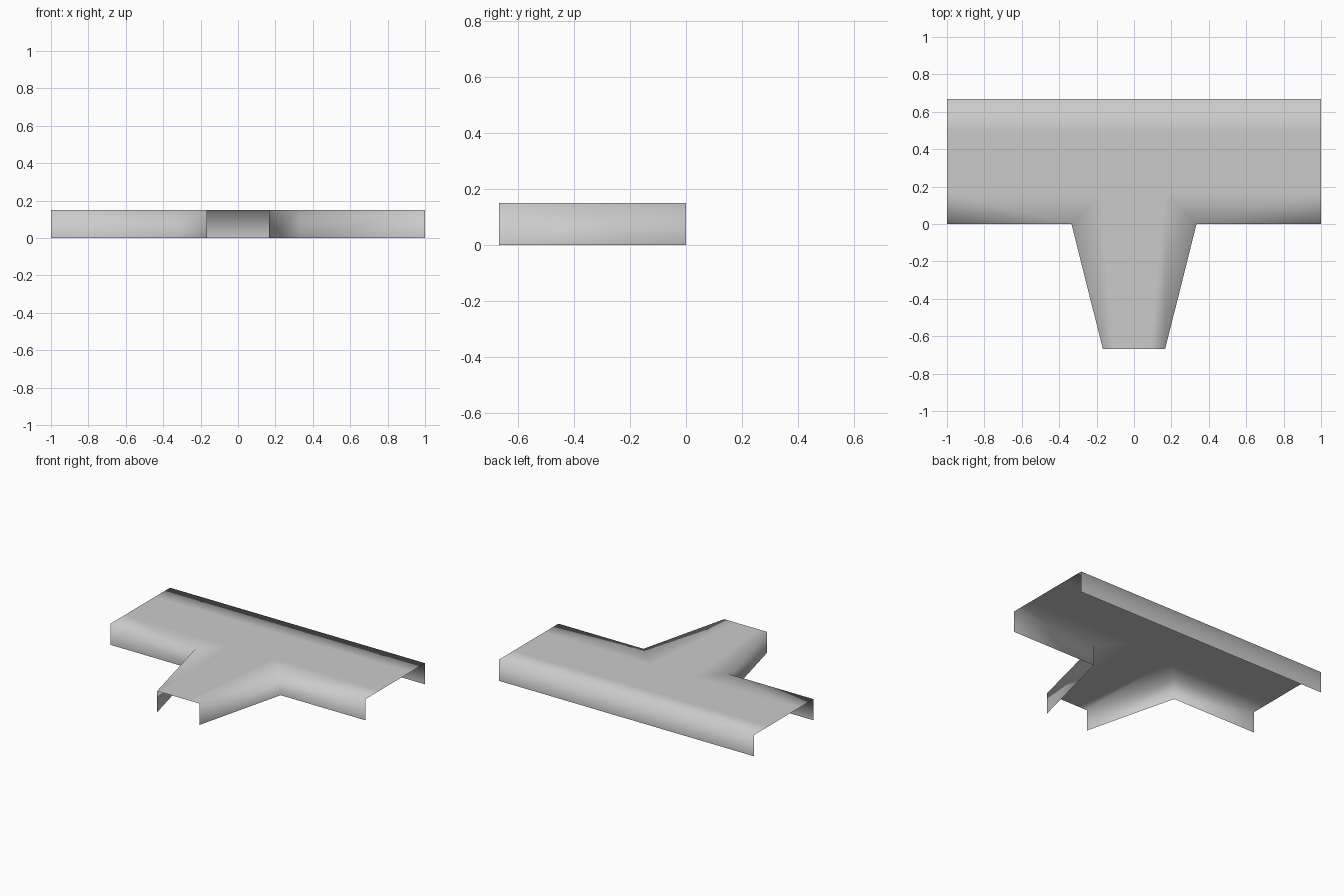
import bpy, bmesh

cube = bpy.data.objects.get("Cube")
if cube:
    bpy.data.objects.remove(cube, do_unlink=True)

HEIGHT = 0.15
END = 0.667      # front and back limits
INSET = 0.167    # distance from rim to the flat middle of the top

# Plain grey material
grey = bpy.data.materials.new("light_grey")
grey.use_nodes = True
colour = (0.6, 0.6, 0.6, 1)
grey.diffuse_color = colour
grey.node_tree.nodes["Principled BSDF"].inputs["Base Color"].default_value = colour

bm = bmesh.new()


def line(points, z=HEIGHT):
    return [(x, y, z) for x, y in points]


def strip(first, second):
    """Quads between two lines, with the second on the left of the first."""
    for i in range(len(first) - 1):
        corners = (first[i], first[i + 1], second[i + 1], second[i])
        bm.faces.new([bm.verts.new(c) for c in corners])


# Half outline of the tee: the tapered stem, then the crossbar
front_rim = [(INSET, -END), (2 * INSET, 0), (1, 0)]
front_inner = [(INSET / 2, -END), (INSET, INSET), (1, INSET)]
middle = [(0, -END), (0, INSET)]
bar_front = [middle[1]] + front_inner[1:]
bar_back = [(x, END - INSET) for x, y in bar_front]
back_rim = [(x, END) for x, y in bar_front]

# Top plate
strip(line(front_rim), line(front_inner))
strip(line(front_inner[:2]), line(middle))
strip(line(bar_front), line(bar_back))
strip(line(bar_back), line(back_rim))

# Skirt walls, leaving the three ends open
strip(line(front_rim, 0), line(front_rim))
strip(line(back_rim), line(back_rim, 0))

bmesh.ops.remove_doubles(bm, verts=bm.verts, dist=0.0005)
for face in bm.faces:
    face.smooth = True

mesh = bpy.data.meshes.new("tee_cover")
bm.to_mesh(mesh)
bm.free()
mesh.materials.append(grey)
cover = bpy.data.objects.new("tee_cover", mesh)
bpy.context.collection.objects.link(cover)

# Mirror the half shell across the middle
mirror = cover.modifiers.new("mirror", 'MIRROR')
mirror.use_axis[0] = True
mirror.use_clip = True
mirror.merge_threshold = 0.001
